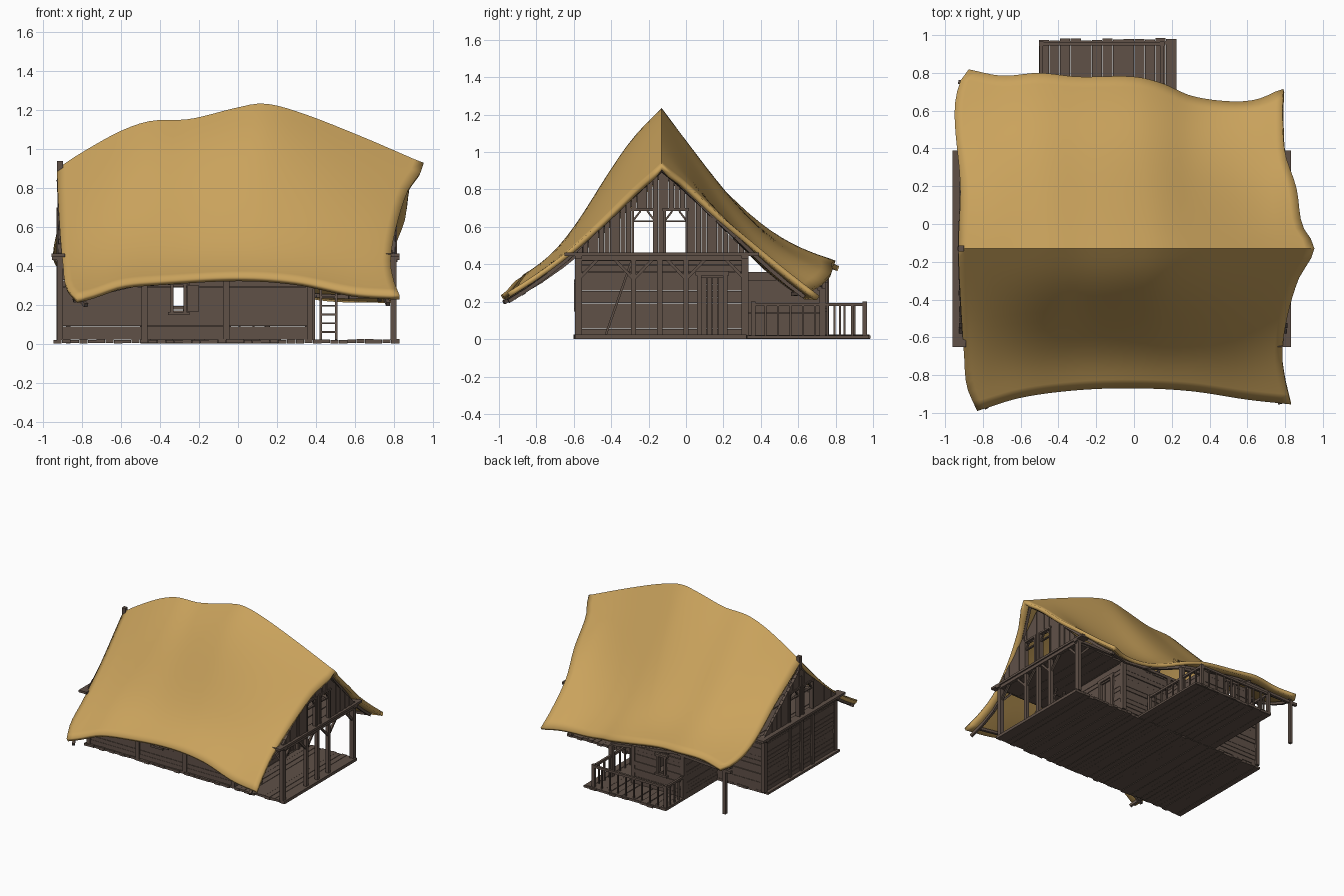
import bpy, bmesh, math, random
from mathutils import Vector, Matrix

if "Cube" in bpy.data.objects:
    bpy.data.objects.remove(bpy.data.objects["Cube"])
random.seed(4)
R = random.uniform

def mat(name, c):
    m = bpy.data.materials.new(name)
    m.diffuse_color = (*c, 1)
    m.use_nodes = True
    m.node_tree.nodes["Principled BSDF"].inputs["Base Color"].default_value = m.diffuse_color
    return m
WOOD = mat("dark_wood", (0.115, 0.082, 0.064))
THATCH = mat("thatch", (0.59, 0.365, 0.108))
parts = {}

def part(name):
    return parts.setdefault(name, bmesh.new())

def box(name, x0, x1, y0, y1, z0, z1, top=None):
    """Box; top(y) optionally slopes the upper face."""
    bm = part(name)
    vs = bmesh.ops.create_cube(bm, size=1)["verts"]
    for v in vs:
        up = v.co.z > 0
        v.co = ((x0 if v.co.x < 0 else x1), (y0 if v.co.y < 0 else y1), (z1 if up else z0))
        if up and top:
            v.co.z = max(z0 + .005, top(v.co.y))

def beam(name, p, q, w=.025, h=None):
    """Square timber from p to q."""
    p, q = Vector(p), Vector(q)
    d = q - p
    vs = bmesh.ops.create_cube(part(name), size=1)["verts"]
    m = Matrix.Translation((p + q) / 2) @ d.to_track_quat('Z', 'Y').to_matrix().to_4x4()
    for v in vs:
        v.co = m @ Vector((v.co.x * w, v.co.y * (h or w), v.co.z * d.length))

def curve(pts, t):
    """Smooth interpolation through (t, value) pairs."""
    n = len(pts)
    t = min(max(t, pts[0][0]), pts[-1][0])
    i = max(k for k in range(n - 1) if pts[k][0] <= t)
    def slope(k):
        a, b = pts[max(k - 1, 0)], pts[min(k + 1, n - 1)]
        return (b[1] - a[1]) / (b[0] - a[0])
    (t0, a), (t1, b) = pts[i], pts[i + 1]
    L = t1 - t0
    u = (t - t0) / L
    return ((2*u**3 - 3*u**2 + 1) * a + (u**3 - 2*u**2 + u) * L * slope(i)
            + (3*u**2 - 2*u**3) * b + (u**3 - u**2) * L * slope(i + 1))

# sagging roof: ridge, eaves and gable edges
RIDGE = [(-.93, .9), (-.8, .985), (-.6, 1.095), (-.45, 1.145), (-.25, 1.155), (0, 1.215), (.13, 1.235), (.3, 1.195), (.6, 1.08), (.95, .93)]
FY = [(-.83, -.99), (-.6, -.92), (-.3, -.88), (0, -.87), (.3, -.885), (.6, -.93), (.83, -.955)]
FZ = [(-.87, .225), (-.75, .255), (-.6, .305), (-.4, .325), (0, .345), (.3, .325), (.6, .265), (.83, .25)]
BY = [(-.88, .82), (-.7, .785), (-.5, .80), (-.3, .78), (0, .78), (.15, .745), (.3, .68), (.5, .65), (.65, .66), (.78, .715)]
BZ = [(-.88, .39), (-.5, .42), (0, .36), (.4, .25), (.78, .23)]
LX = [(-1, -.83), (-.85, -.885), (-.65, -.90), (-.4, -.915), (0, -.93), (.35, -.92), (.75, -.95), (.92, -.925), (1, -.875)]
RX = [(-1, .83), (-.85, .80), (-.68, .785), (-.45, .81), (-.2, .87), (0, .955), (.15, .89), (.38, .86), (.6, .80), (.85, .785), (1, .79)]
YR = -.13

def roof(u, s):
    xl, xr = curve(LX, s), curve(RX, s)
    x = xl + (xr - xl) * u
    v, e = abs(s), abs(2 * u - 1) ** 2
    if s < 0:
        ye, ze, sag, bow = curve(FY, x), curve(FZ, x), .04 + .06 * e, .055
    else:
        ye, ze, sag, bow = curve(BY, x), curve(BZ, x), .15 - (.10 if u > .5 else .02) * e, .025
    f = 1 - v - sag * math.sin(math.pi * v) + bow * (1 - e) * math.sin(2 * math.pi * v)
    return Vector((x, YR + (ye - YR) * v, ze + (curve(RIDGE, x) - ze) * f))

bm = bmesh.new()
NU, NS = 40, 32
g = [[bm.verts.new(roof(i / NU, 2 * j / NS - 1)) for j in range(NS + 1)] for i in range(NU + 1)]
for i in range(NU):
    for j in range(NS):
        bm.faces.new((g[i][j], g[i + 1][j], g[i + 1][j + 1], g[i][j + 1]))
me = bpy.data.meshes.new("thatched_roof")
bm.to_mesh(me)
ob = bpy.data.objects.new("thatched_roof", me)
bpy.context.collection.objects.link(ob)
me.materials.append(THATCH)
sol = ob.modifiers.new("thickness", 'SOLIDIFY')
sol.thickness, sol.offset = .028, -1
bpy.context.view_layer.objects.active = ob
ob.select_set(True)
bpy.ops.object.shade_smooth_by_angle(angle=math.radians(40))

# pole frame under the roof edges and eaves
def pole(pts, drop):
    pts = [p - Vector((0, 0, drop)) for p in pts]
    for a, b in zip(pts, pts[1:]):
        beam("roof_poles", a, b, .02)
for u in (.03, .25, .5, .75, .965):
    for sg in (-1, 1):
        end = 1 if u in (.03, .965) and sg < 0 else .93
        pole([roof(u, sg * end * k / 8) for k in range(9)], .05)
for s in (-.92, -.5, .5, .9):
    pole([roof(.01 + .96 * k / 10, s) for k in range(11)], .05)
pole([roof(.93 * k / 8, 0) for k in range(9)], .07)
beam("roof_poles", (-.915, YR, .78), (-.915, YR, .94), .03)

# floor planks and back deck
def planks(name, x0, x1, y0, y1, z0, z1, w=.045):
    n = round((x1 - x0) / w)
    w = (x1 - x0) / n
    for i in range(n):
        box(name, x0 + i * w + .001, x0 + (i + 1) * w - .001, y0 + R(-.006, .006), y1 + R(-.008, .008),
            z0 + R(0, .005), z1 + R(-.004, .003))
planks("floor", -.95, .83, -.595, .32, 0, .022)
planks("back_deck", -.505, .225, .32, .98, 0, .022, .055)
planks("attic_floor", -.9, .8, -.57, .32, .415, .43, .08)
beam("back_deck", (-.5, .96, .012), (.22, .96, .012), .02)

# horizontal plank walls with openings (a0, a1, z0, z1)
def wall(name, axis, at, a0, a1, holes=(), z0=.022, z1=.43, rows=12):
    h = (z1 - z0) / rows
    for r in range(rows):
        lo, hi = z0 + r * h, z0 + (r + 1) * h + R(-.003, .001)
        segs = [(a0, a1)]
        for b0, b1, c0, c1 in holes:
            if lo + h / 2 > c0 and lo + h / 2 < c1:
                segs = [t for s in segs for t in ((s[0], min(s[1], b0)), (max(s[0], b1), s[1])) if t[1] > t[0]]
        t = .008 + R(0, .007)
        for s in segs:
            if axis == 'x':
                box(name, s[0], s[1], at - t, at + t, lo, hi)
            else:
                box(name, at - t, at + t, s[0], s[1], lo, hi)

WIN = (-.335, -.28, .16, .30)
wall("front_wall", 'x', -.57, -.92, .37, [WIN])
wall("back_wall", 'x', .31, -.92, .37, [WIN])
wall("left_wall", 'y', -.91, -.57, .31)
wall("porch_wall", 'y', .37, -.57, .31, [(.08, .2, 0, .34)])
wall("wing_left_wall", 'y', -.49, .31, .74, z1=.36)
wall("wing_right_wall", 'y', -.05, .31, .74, z1=.32, rows=10)
wall("wing_back_wall", 'x', .73, -.49, -.05, [WIN], z1=.32, rows=10)

# window frame and shutter
for y in (-.585, .745):
    for x in (-.34, -.272):
        box("window_frame", x - .008, x + .008, y - .012, y + .012, .15, .315)
    for z in (.155, .31):
        box("window_frame", -.36, -.25, y - .014, y + .014, z - .008, z + .008)
box("shutter", -.262, -.2, -.6, -.588, .165, .3)
# door
for y in (.07, .21):
    box("door_frame", .345, .395, y - .012, y + .012, .02, .36)
box("door_frame", .345, .395, .05, .23, .34, .365)
for k in range(4):
    box("door", .358, .37 + R(0, .005), .083 + k * .029, .11 + k * .029, .02, .34)

# wall posts, plates and gable tie beams
for x in (-.915, -.48, -.06, .37, .8):
    for y in (-.575, .315):
        box("posts", x - .016, x + .016, y - .018, y + .018, .02, .44)
for x in (-.92, .8):
    for y in (-.28, -.14, .0):
        box("posts", x - .014, x + .014, y - .014, y + .014, .02, .44)
    box("tie_beams", x - .04, x + .03, -.65, .39, .445, .463)
    box("tie_beams", x - .02, x + .02, -.58, .32, .42, .445)
for y in (-.575, .315):
    box("wall_plates", -.955, .83, y - .018, y + .018, .43, .452)
for x, z in ((-.49, .36), (-.05, .32), (.15, .27)):
    box("posts", x - .015, x + .015, .715, .745, .02, z)
box("posts", -.885, -.86, .74, .765, 0, .36)
beam("eave_beam", (-.93, .752, .345), (-.45, .74, .365), .022)
beam("eave_beam", (-.45, .73, .365), (.16, .715, .27), .022)

# porch knee braces
for y in (-.575, -.28, .0, .315):
    for d in (-.11, .11):
        if -.6 < y + d < .33:
            beam("porch_braces", (.8, y, .32), (.8, y + d, .435), .016)
for y in (-.575, .315):
    beam("porch_braces", (.8, y, .32), (.69, y, .435), .016)

# gables: vertical boards with two window openings each
for x, peak in ((-.915, .84), (.8, .915)):
    slope = lambda y, p=peak: p - abs(y - YR) * (p - .45) / .47
    y, w = -.58, .0288
    while y < .32:
        c = y + w / 2
        t = .007 + R(0, .006)
        opening = -.285 < c < -.165 or -.115 < c < .005
        box("gable_boards", x - t, x + t, y, y + w - .002, .685 if opening else .455, .5, slope)
        y += w
    for wy in (-.225, -.055):
        for d in (-.06, .06):
            box("gable_windows", x - .018, x + .018, wy + d - .007, wy + d + .007, .46, .7)
            beam("gable_windows", (x, wy + d, .63), (x, wy + d * .3, .685), .01)
        box("gable_windows", x - .018, x + .018, wy - .07, wy + .07, .685, .7)
        box("gable_windows", x - .008, x + .008, wy - .06, wy + .06, .625, .635)

# ladder leaning on the porch
lean = lambda z: -.43 + (z - .02) * .35
for x in (.425, .505):
    beam("ladder", (x, lean(.02), .02), (x, lean(.42), .42), .012)
for k in range(8):
    z = .06 + k * .045
    beam("ladder", (.425, lean(z), z), (.505, lean(z), z), .009)

# deck railing
def railing(a, b, n):
    a, b = Vector(a), Vector(b)
    o = Vector((0, 0, .185))
    beam("railing", a + o, b + o, .018)
    for k in range(n + 1):
        p = a.lerp(b, k / n)
        beam("railing", p + Vector((0, 0, .02)), p + Vector((0, 0, .2 if k in (0, n) else .18)), .024 if k in (0, n) else .011)
railing((-.49, .74, 0), (-.49, .955, 0), 4)
railing((-.49, .955, 0), (.15, .955, 0), 9)
railing((.15, .36, 0), (.15, .955, 0), 9)

for name, b in parts.items():
    m = bpy.data.meshes.new(name)
    b.to_mesh(m)
    b.free()
    m.materials.append(WOOD)
    bpy.context.collection.objects.link(bpy.data.objects.new(name, m))
